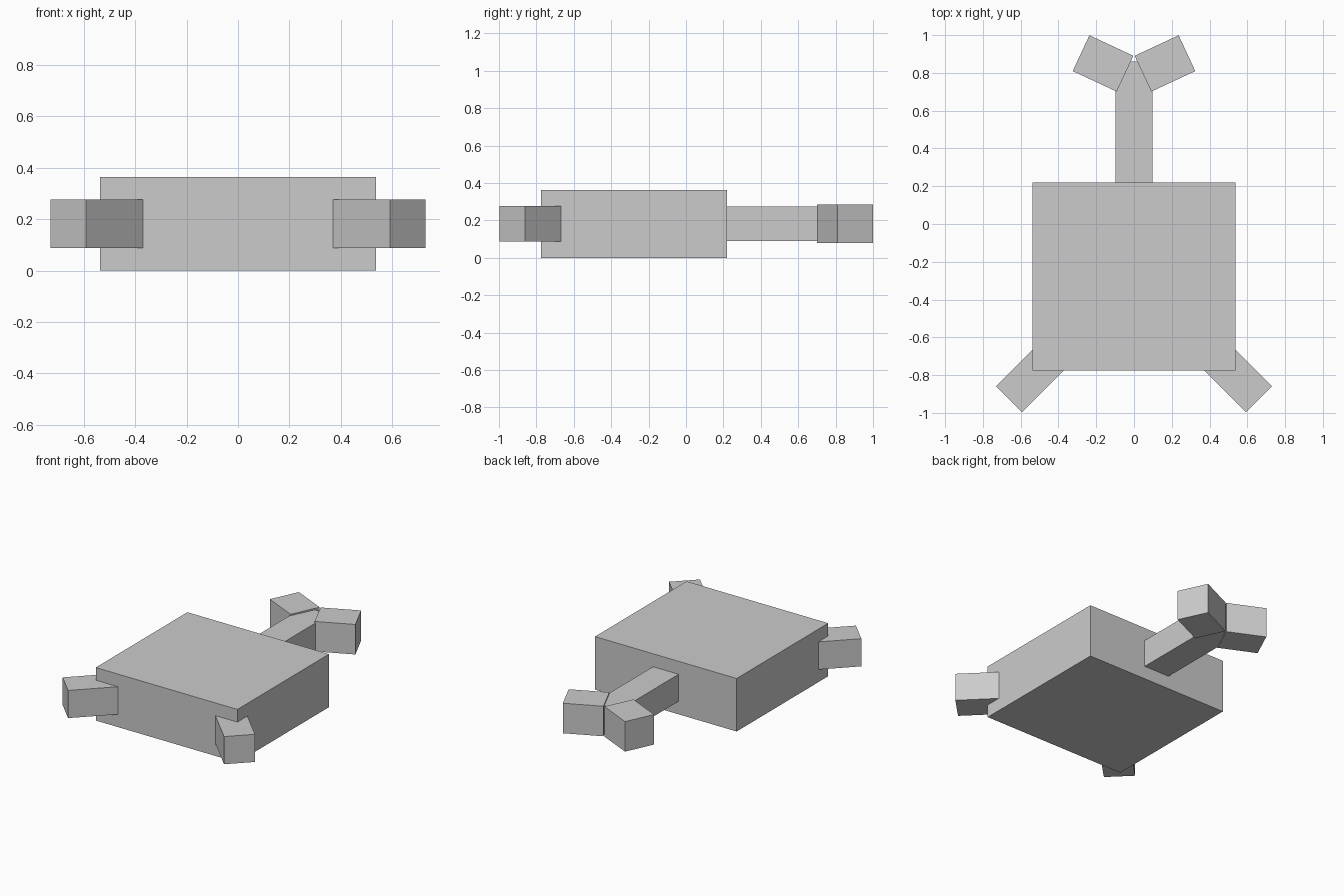
import bpy
from math import radians

cube = bpy.data.objects.get("Cube")
if cube:
    bpy.data.objects.remove(cube, do_unlink=True)

GREY = (0.6, 0.6, 0.6, 1)
grey = bpy.data.materials.new("plain grey")
grey.use_nodes = True
grey.diffuse_color = GREY
grey.node_tree.nodes["Principled BSDF"].inputs["Base Color"].default_value = GREY


def box(name, centre, size, turn=0):
    """Flat-sided block turned about the vertical axis by degrees."""
    bpy.ops.mesh.primitive_cube_add(size=1, location=centre, rotation=(0, 0, radians(turn)))
    part = bpy.context.object
    part.name = name
    part.scale = size
    part.data.materials.append(grey)
    return part


MID = 0.182  # shared mid height

# Main slab and the straight tail behind it
box("body", (0, -0.278, MID), (1.076, 0.994, 0.364))
box("tail", (0, 0.52, MID), (0.194, 0.68, 0.186))

# Mirrored front feet and tail fins
for side, s in (("left", 1), ("right", -1)):
    box(side + "_front_foot", (s * 0.52, -0.787, MID), (0.4, 0.195, 0.19), -45 * s)
    box(side + "_tail_fin", (s * 0.164, 0.85, MID), (0.257, 0.209, 0.206), 25 * s)
